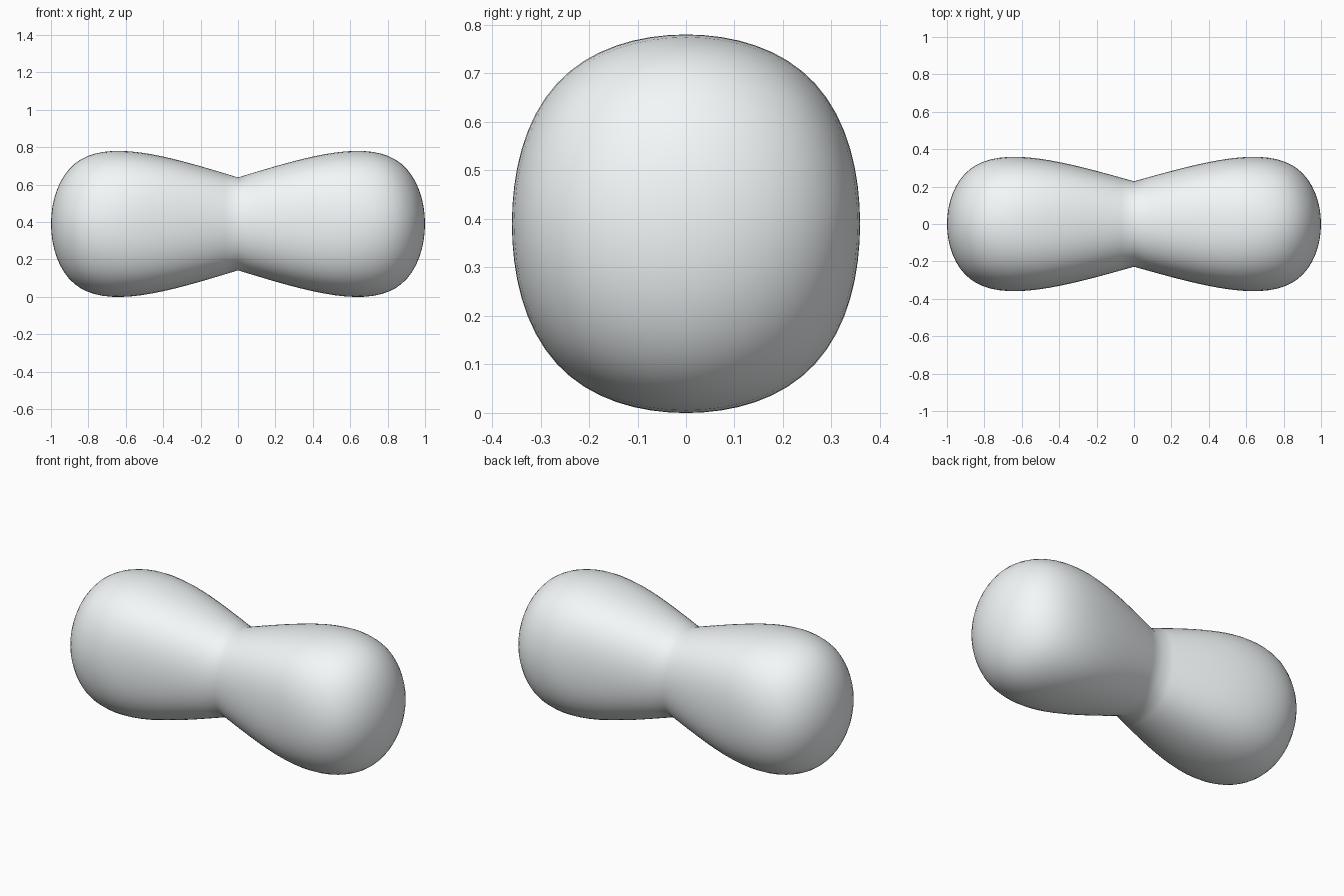
import bpy, bmesh
from math import sin, pi, atan2

if "Cube" in bpy.data.objects:
    bpy.data.objects.remove(bpy.data.objects["Cube"])

CENTRE_Z = 0.39
DEPTH_RATIO = 0.92            # depth compared with height
WAIST, BULB, LENGTH = 0.271, 0.62, 1.087   # control cage of one half

# Half cage: a tapered box, open at the waist (x = 0)
bm = bmesh.new()
inner, outer = [
    [bm.verts.new((x, sy * h, sz * h))
     for sy, sz in ((-1, -1), (1, -1), (1, 1), (-1, 1))]
    for x, h in ((0, WAIST), (LENGTH, BULB))]
for i in range(4):
    j = (i + 1) % 4
    bm.faces.new((inner[i], inner[j], outer[j], outer[i]))
bm.faces.new(outer)
bm.normal_update()
bm.faces.ensure_lookup_table()
if bm.faces[0].normal.z > 0:          # first side is the underside
    bmesh.ops.reverse_faces(bm, faces=bm.faces[:4])
if bm.faces[4].normal.x < 0:
    bmesh.ops.reverse_faces(bm, faces=bm.faces[4:])
cage = bpy.data.meshes.new("cage")
bm.to_mesh(cage)
bm.free()
body = bpy.data.objects.new("dumbbell_body", cage)
bpy.context.collection.objects.link(body)

# Round the half
sub = body.modifiers.new("round", 'SUBSURF')
sub.levels = sub.render_levels = 4
graph = bpy.context.evaluated_depsgraph_get()
half = bpy.data.meshes.new_from_object(body.evaluated_get(graph))
body.modifiers.clear()
body.data = half

# Make the bulb's section slightly squarer, and oval
for v in half.vertices:
    x, y, z = v.co
    k = 1 + sin(pi * min(max(x, 0), 1)) * (0.012 + 0.035 * sin(2 * atan2(z, y)) ** 2)
    v.co = (x, y * k * DEPTH_RATIO, z * k)
for p in half.polygons:
    p.use_smooth = True

# Mirror to the other end
mirror = body.modifiers.new("mirror", 'MIRROR')
mirror.use_axis[0] = True
mirror.merge_threshold = 0.001
body.location.z = CENTRE_Z

# Pale cool grey
mat = bpy.data.materials.new("pale_grey")
mat.diffuse_color = (0.90, 0.94, 0.95, 1)
mat.use_nodes = True
mat.node_tree.nodes["Principled BSDF"].inputs["Base Color"].default_value = mat.diffuse_color
half.materials.clear()
half.materials.append(mat)
